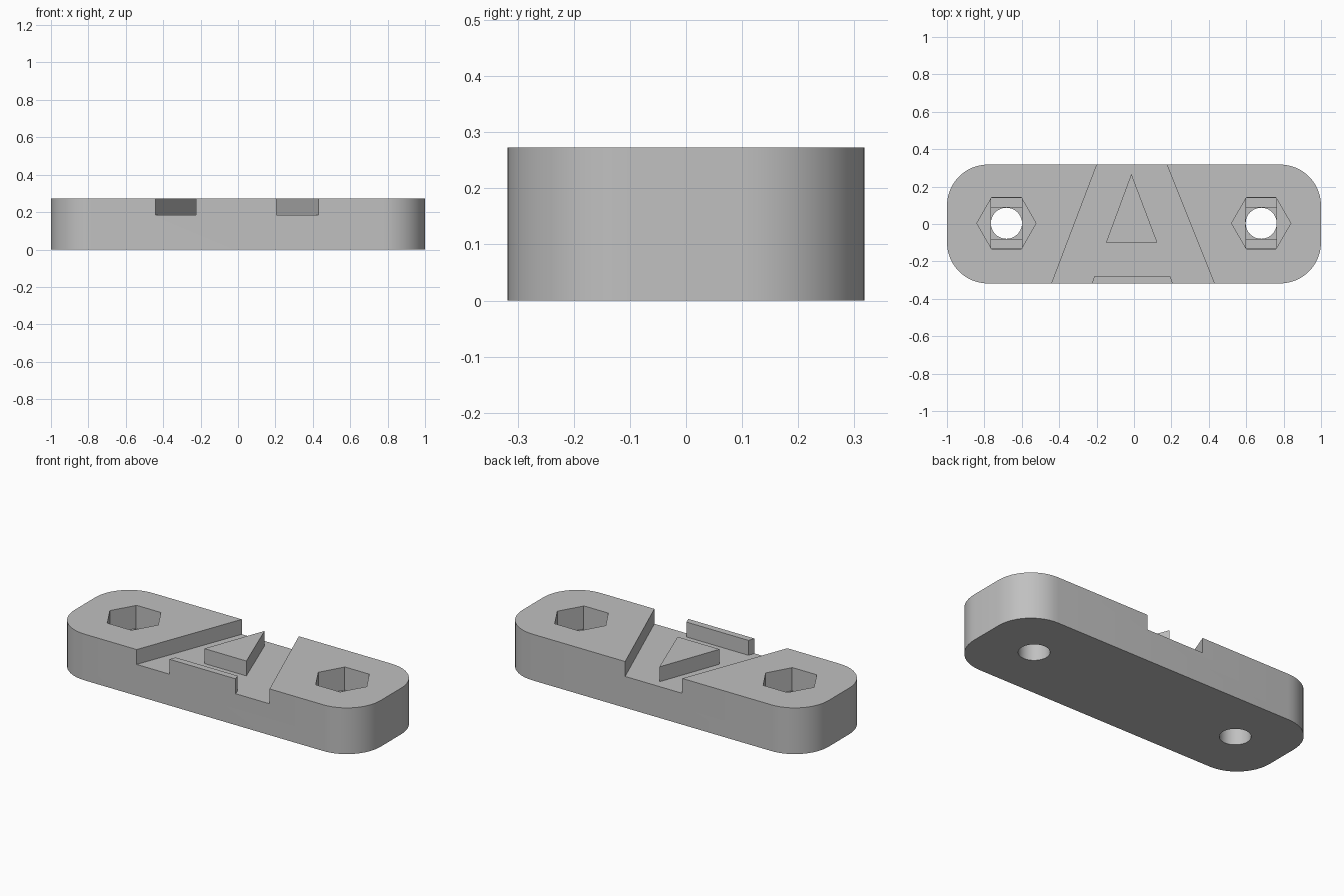
import bpy, bmesh
from math import cos, sin, pi, radians

cube = bpy.data.objects.get("Cube")
if cube:
    bpy.data.objects.remove(cube, do_unlink=True)

grey = bpy.data.materials.new("light grey plastic")
grey.use_nodes = True
colour = (0.53, 0.53, 0.53, 1)
grey.diffuse_color = colour
grey.node_tree.nodes["Principled BSDF"].inputs["Base Color"].default_value = colour

LENGTH, DEPTH, TOP, FLOOR = 1.0, 0.318, 0.273, 0.185
CORNER = 0.22


def prism(name, outline, low, high):
    """Extrude a counter-clockwise outline from low to high."""
    bm = bmesh.new()
    base = bm.faces.new([bm.verts.new((x, y, low)) for x, y in outline])
    top = bmesh.ops.extrude_face_region(bm, geom=[base])["geom"]
    bmesh.ops.translate(bm, vec=(0, 0, high - low),
                        verts=[v for v in top if isinstance(v, bmesh.types.BMVert)])
    bmesh.ops.recalc_face_normals(bm, faces=bm.faces)
    mesh = bpy.data.meshes.new(name)
    bm.to_mesh(mesh)
    bm.free()
    mesh.materials.append(grey)
    obj = bpy.data.objects.new(name, mesh)
    bpy.context.collection.objects.link(obj)
    return obj


def arc(cx, cy, radius, start, sweep, steps):
    return [(cx + radius * cos(start + sweep * i / steps),
             cy + radius * sin(start + sweep * i / steps)) for i in range(steps + 1)]


def ring(cx, cy, radius, sides):
    return arc(cx, cy, radius, 0, 2 * pi, sides)[:-1]


def box(cx, cy, hx, hy):
    return [(cx - hx, cy - hy), (cx + hx, cy - hy), (cx + hx, cy + hy), (cx - hx, cy + hy)]


def cut(target, cutter):
    cutter.hide_render = True
    mod = target.modifiers.new("cut", "BOOLEAN")
    mod.operation, mod.solver, mod.object = "DIFFERENCE", "EXACT", cutter
    bpy.context.view_layer.update()
    graph = bpy.context.evaluated_depsgraph_get()
    mesh = bpy.data.meshes.new_from_object(target.evaluated_get(graph))
    target.modifiers.clear()
    target.data = mesh
    bpy.data.objects.remove(cutter, do_unlink=True)


# Rounded base bar
outline = []
for quarter, (sx, sy) in enumerate([(1, 1), (-1, 1), (-1, -1), (1, -1)]):
    outline += arc(sx * (LENGTH - CORNER), sy * (DEPTH - CORNER), CORNER,
                   quarter * pi / 2, pi / 2, 12)
body = prism("base_bar", outline, 0, TOP)

# Tapered channel across the top
cut(body, prism("channel_cutter",
                [(-0.456, -0.36), (0.446, -0.36), (0.158, 0.36), (-0.182, 0.36)],
                FLOOR, TOP + 0.1))

# Nut pockets with stepped floors and bolt holes
NUT_Y, HOLE, FLAT, POCKET, STEP = 0.004, 0.083, 0.137, 0.137, 0.015
for cx in (-0.682, 0.68):
    cut(body, prism("hole_cutter", ring(cx, NUT_Y, HOLE, 40), -0.1, TOP + 0.1))
    cut(body, prism("square_cutter", box(cx, NUT_Y, HOLE, HOLE + 0.001),
                    POCKET - 2 * STEP, TOP + 0.1))
    cut(body, prism("slot_cutter", box(cx, NUT_Y, HOLE - 0.001, FLAT - 0.001),
                    POCKET - STEP, TOP + 0.1))
    cut(body, prism("hex_cutter", ring(cx, NUT_Y, FLAT / cos(pi / 6), 6),
                    POCKET, TOP + 0.1))

# Raised arrow and front stop rib inside the channel
arrow = prism("arrow_block", [(-0.15, -0.1), (0.125, -0.1), (-0.014, 0.268)], FLOOR, TOP)
rib = prism("front_rib", [(-0.225, -DEPTH), (0.207, -DEPTH), (0.194, -0.28), (-0.212, -0.28)],
            FLOOR, TOP)

# Smooth the rounded walls and keep the edges crisp
bpy.ops.object.select_all(action="DESELECT")
body.select_set(True)
bpy.context.view_layer.objects.active = body
bpy.ops.object.shade_smooth_by_angle(angle=radians(25))
